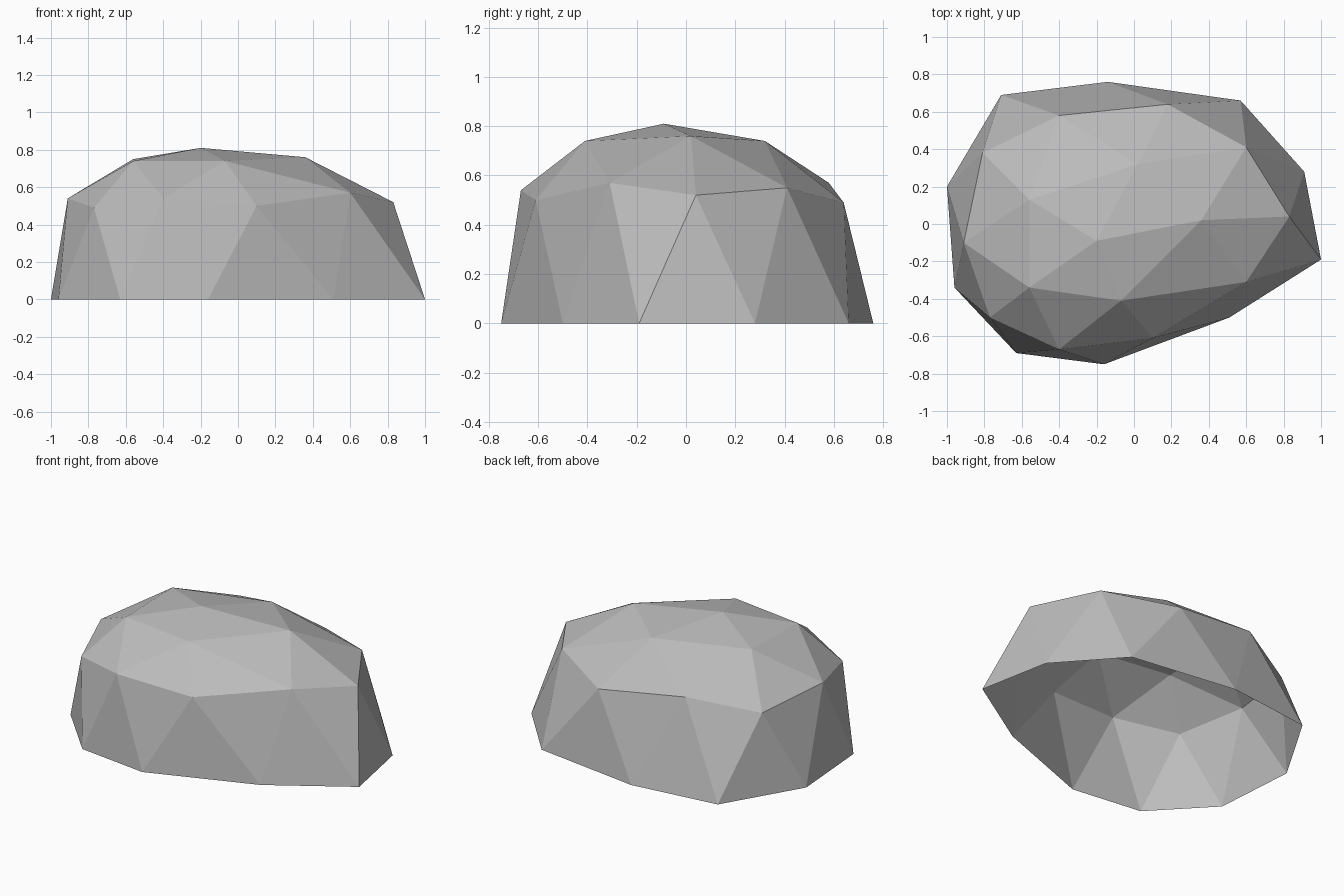
import bpy
import bmesh

default_cube = bpy.data.objects.get("Cube")
if default_cube:
    bpy.data.objects.remove(default_cube, do_unlink=True)


def make_material(name, colour):
    material = bpy.data.materials.new(name)
    material.use_nodes = True
    material.diffuse_color = colour
    shader = material.node_tree.nodes["Principled BSDF"]
    shader.inputs["Base Color"].default_value = colour
    shader.inputs["Roughness"].default_value = 0.9
    return material


# Ground outline, shoulder ring, crown ring and peak of the faceted boulder
ground_outline = [
    (1, -.19), (.91, .28), (.57, .66), (-.14, .76), (-.71, .69),
    (-1, .2), (-.96, -.34), (-.63, -.69), (-.16, -.75), (.51, -.5),
]
shoulder_ring = [
    (.83, .04, .52), (.6, .41, .55), (.18, .64, .49), (-.4, .58, .57),
    (-.81, .38, .5), (-.91, -.1, .54), (-.77, -.5, .49),
    (-.4, -.67, .54), (.1, -.61, .5), (.6, -.31, .57),
]
crown_ring = [
    (.36, .02, .76), (.02, .32, .74), (-.56, .13, .75),
    (-.56, -.34, .74), (-.07, -.41, .74),
]
peak_point = (-.2, -.09, .81)


def build_boulder(name, material):
    bm = bmesh.new()
    ground = [bm.verts.new((x, y, 0)) for x, y in ground_outline]
    shoulder = [bm.verts.new(point) for point in shoulder_ring]
    crown = [bm.verts.new(point) for point in crown_ring]
    peak = bm.verts.new(peak_point)

    # Side wall: zigzag of triangles, left open underneath
    for i, corner in enumerate(shoulder):
        following = (i + 1) % len(shoulder)
        bm.faces.new((corner, ground[i], ground[following]))
        bm.faces.new((corner, ground[following], shoulder[following]))

    # Upper slope and cap: each crown point fans out to three shoulder points
    for i, corner in enumerate(crown):
        neighbour = crown[(i + 1) % len(crown)]
        before, middle, after = (
            shoulder[(2 * i + step) % len(shoulder)] for step in (-1, 0, 1)
        )
        bm.faces.new((corner, before, middle))
        bm.faces.new((corner, middle, after))
        bm.faces.new((corner, after, neighbour))
        bm.faces.new((corner, neighbour, peak))

    bm.normal_update()
    mesh = bpy.data.meshes.new(name)
    bm.to_mesh(mesh)
    bm.free()
    mesh.materials.append(material)
    boulder = bpy.data.objects.new(name, mesh)
    bpy.context.collection.objects.link(boulder)
    return boulder


stone_grey = make_material("stone_grey", (.5, .5, .5, 1))
build_boulder("boulder", stone_grey)
